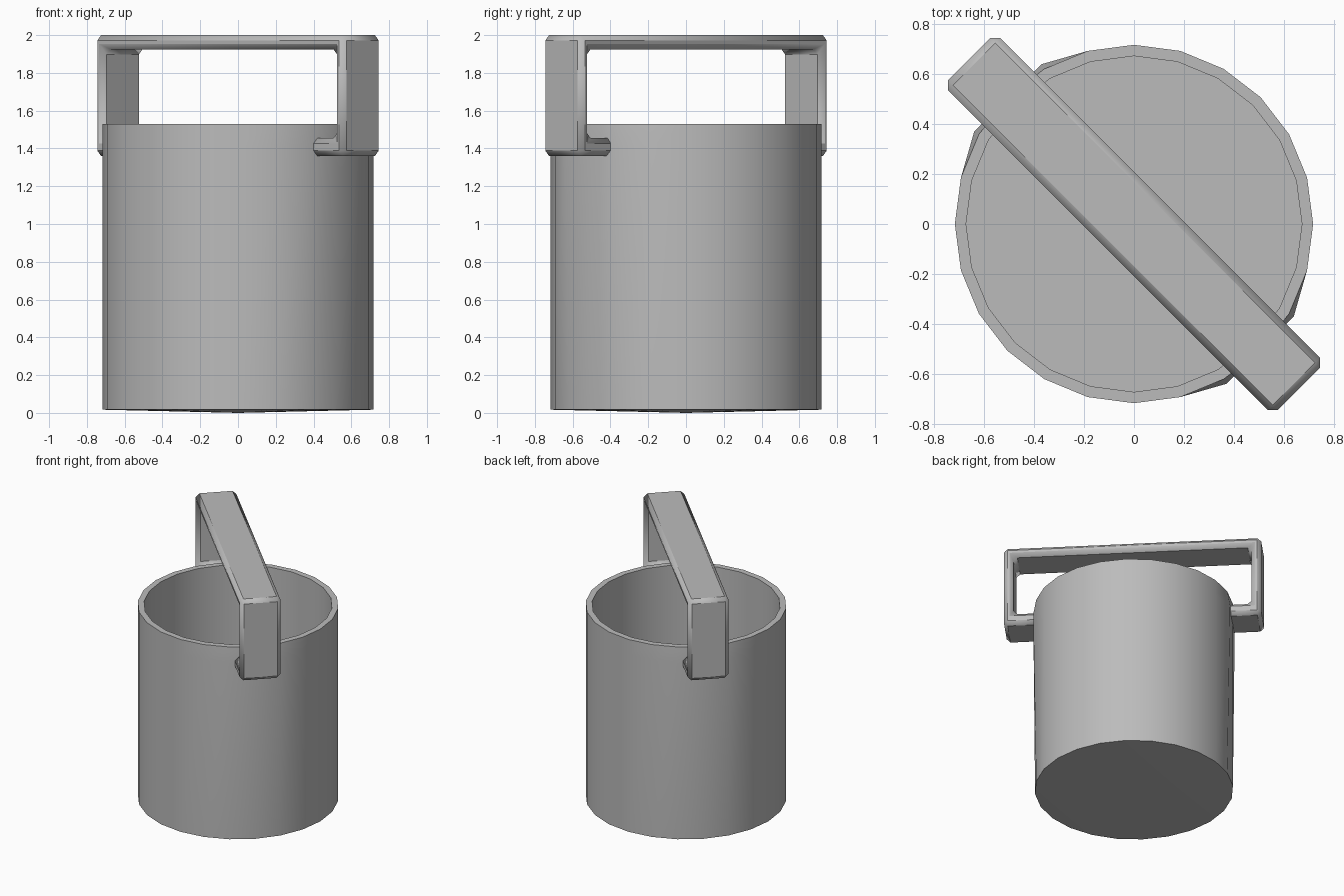
import bpy
import bmesh
from math import cos, sin, pi, radians

cube = bpy.data.objects.get("Cube")
if cube:
    bpy.data.objects.remove(cube)

grey = bpy.data.materials.new("plain_grey")
grey.use_nodes = True
colour = (0.5, 0.5, 0.5, 1)
grey.diffuse_color = colour
grey.node_tree.nodes["Principled BSDF"].inputs["Base Color"].default_value = colour

SIDES = 24
RADIUS, INNER = 0.717, 0.672
RIM, FLOOR, BASE = 1.53, 0.06, 0.017
BOSS_Z = 1.41


def make_object(name, bm):
    bmesh.ops.recalc_face_normals(bm, faces=bm.faces)
    mesh = bpy.data.meshes.new(name)
    bm.to_mesh(mesh)
    bm.free()
    mesh.materials.append(grey)
    obj = bpy.data.objects.new(name, mesh)
    bpy.context.collection.objects.link(obj)
    return obj


def smooth(obj, angle):
    bpy.ops.object.select_all(action='DESELECT')
    obj.select_set(True)
    bpy.context.view_layer.objects.active = obj
    bpy.ops.object.shade_smooth_by_angle(angle=radians(angle))


# Bucket: stacked rings, swelling slightly beside the handle mounts
bm = bmesh.new()
rings = []
for r, z in [(RADIUS, BASE), (RADIUS, BOSS_Z), (RADIUS, RIM), (INNER, RIM), (INNER, FLOOR)]:
    ring = []
    for i in range(SIDES):
        a = 2 * pi * i / SIDES
        beside_mount = i % 12 in (8, 10)
        rr = r * 1.03 if z == BOSS_Z and beside_mount else r
        ring.append(bm.verts.new((rr * cos(a), rr * sin(a), z)))
    rings.append(ring)
for low, high in zip(rings, rings[1:]):
    for i in range(SIDES):
        j = (i + 1) % SIDES
        bm.faces.new((low[i], low[j], high[j], high[i]))

# Floor inside and shallow domed underside
for ring, z in ((rings[0], 0), (rings[-1], FLOOR)):
    centre = bm.verts.new((0, 0, z))
    for i in range(SIDES):
        bm.faces.new((ring[i], ring[(i + 1) % SIDES], centre))
smooth(make_object("bucket", bm), 35)

# Handle: bracket profile swept across its width, then chamfered
half = [(0.863, 1.925), (0.863, 1.455), (0.675, 1.455), (0.675, 1.36),
        (0.933, 1.36), (0.933, 2.0)]
profile = half + [(-u, z) for u, z in reversed(half)]
bm = bmesh.new()
face = bm.faces.new([bm.verts.new((u, -0.148, z)) for u, z in profile])
sweep = bmesh.ops.extrude_face_region(bm, geom=[face])
moved = [g for g in sweep["geom"] if isinstance(g, bmesh.types.BMVert)]
bmesh.ops.translate(bm, verts=moved, vec=(0, 0.296, 0))
handle = make_object("handle", bm)
handle.rotation_euler.z = -pi / 4
chamfer = handle.modifiers.new("chamfer", 'BEVEL')
chamfer.width = 0.028
chamfer.segments = 1
chamfer.limit_method = 'ANGLE'
smooth(handle, 35)
